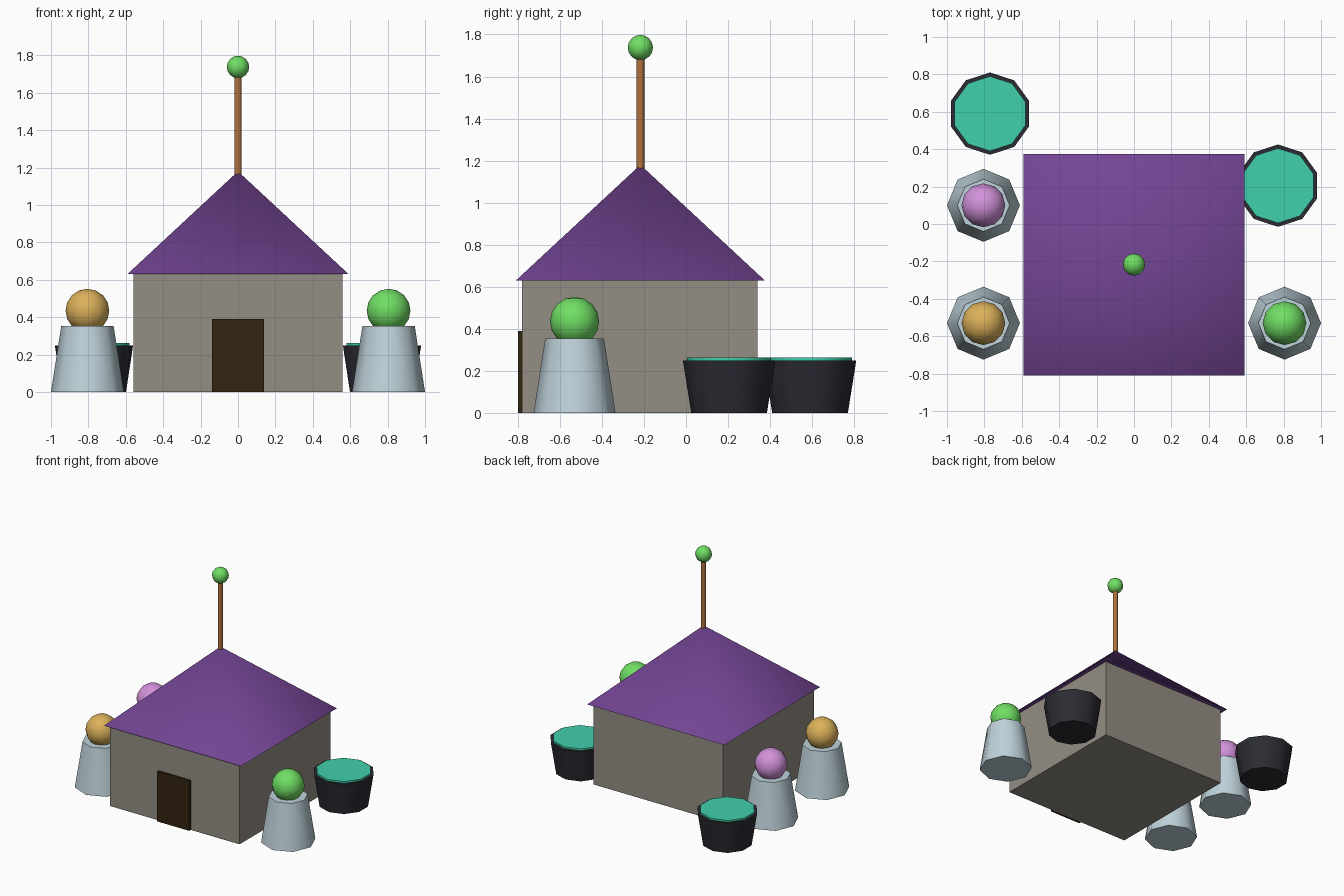
import bpy
import math

cube = bpy.data.objects.get("Cube")
if cube:
    bpy.data.objects.remove(cube, do_unlink=True)


def material(name, rgb):
    """Flat material from 0-255 display values, converted to linear."""
    linear = [((c / 255 + 0.055) / 1.055) ** 2.4 for c in rgb]
    mat = bpy.data.materials.new(name)
    mat.use_nodes = True
    mat.diffuse_color = (*linear, 1)
    mat.node_tree.nodes["Principled BSDF"].inputs["Base Color"].default_value = (*linear, 1)
    return mat


PURPLE = material("roof purple", (116, 69, 149))
STONE = material("wall stone", (148, 141, 132))
DOOR = material("door brown", (50, 36, 16))
WOOD = material("pole wood", (176, 115, 62))
GREEN = material("green", (112, 222, 100))
AMBER = material("amber", (220, 177, 90))
PINK = material("pink", (210, 145, 218))
GREY = material("pedestal grey", (190, 210, 218))
BLACK = material("tub black", (43, 43, 51))
TEAL = material("teal liquid", (64, 208, 172))


def finish(name, mat, smooth=True):
    obj = bpy.context.object
    obj.name = name
    obj.data.materials.append(mat)
    if smooth:
        bpy.ops.object.shade_smooth_by_angle(angle=math.radians(62))
    return obj


def box(name, mat, low, high):
    bpy.ops.mesh.primitive_cube_add(size=1, location=[(a + b) / 2 for a, b in zip(low, high)])
    bpy.context.object.scale = [b - a for a, b in zip(low, high)]
    bpy.ops.object.transform_apply(location=False, rotation=False, scale=True)
    return finish(name, mat, smooth=False)


def frustum(name, mat, sides, r_low, r_high, x, y, z_low, z_high, turn=0):
    bpy.ops.mesh.primitive_cone_add(vertices=sides, radius1=r_low, radius2=r_high,
                                    depth=z_high - z_low, rotation=(0, 0, turn),
                                    location=(x, y, (z_low + z_high) / 2))
    return finish(name, mat)


def ball(name, mat, radius, x, y, z):
    bpy.ops.mesh.primitive_uv_sphere_add(segments=12, ring_count=8, radius=radius,
                                         location=(x, y, z))
    return finish(name, mat)


# Hut with pyramid roof and door
HUT_Y = -0.217
box("walls", STONE, (-0.56, -0.78, 0), (0.56, 0.34, 0.632))
frustum("roof", PURPLE, 4, 0.592 * math.sqrt(2), 0, 0, HUT_Y, 0.63, 1.18, math.pi / 4)
box("door", DOOR, (-0.138, -0.8, 0), (0.138, -0.775, 0.39))

# Pole with finial
frustum("pole", WOOD, 8, 0.019, 0.019, 0, HUT_Y, 1.14, 1.7)
ball("pole_ball", GREEN, 0.06, 0, HUT_Y, 1.738)

# Pedestals carrying balls
for label, mat, x, y in (("left_front", GREEN, 0.805, -0.53),
                         ("right_front", AMBER, -0.805, -0.53),
                         ("right_back", PINK, -0.805, 0.1)):
    frustum(label + "_pedestal", GREY, 8, 0.195, 0.14, x, y, 0, 0.353)
    ball(label + "_ball", mat, 0.117, x, y, 0.435)

# Tubs filled with liquid
for label, x, y in (("left", 0.77, 0.205), ("right", -0.77, 0.59)):
    frustum(label + "_tub", BLACK, 10, 0.18, 0.22, x, y, 0, 0.25)
    frustum(label + "_liquid", TEAL, 10, 0.2, 0.2, x, y, 0.22, 0.263)
